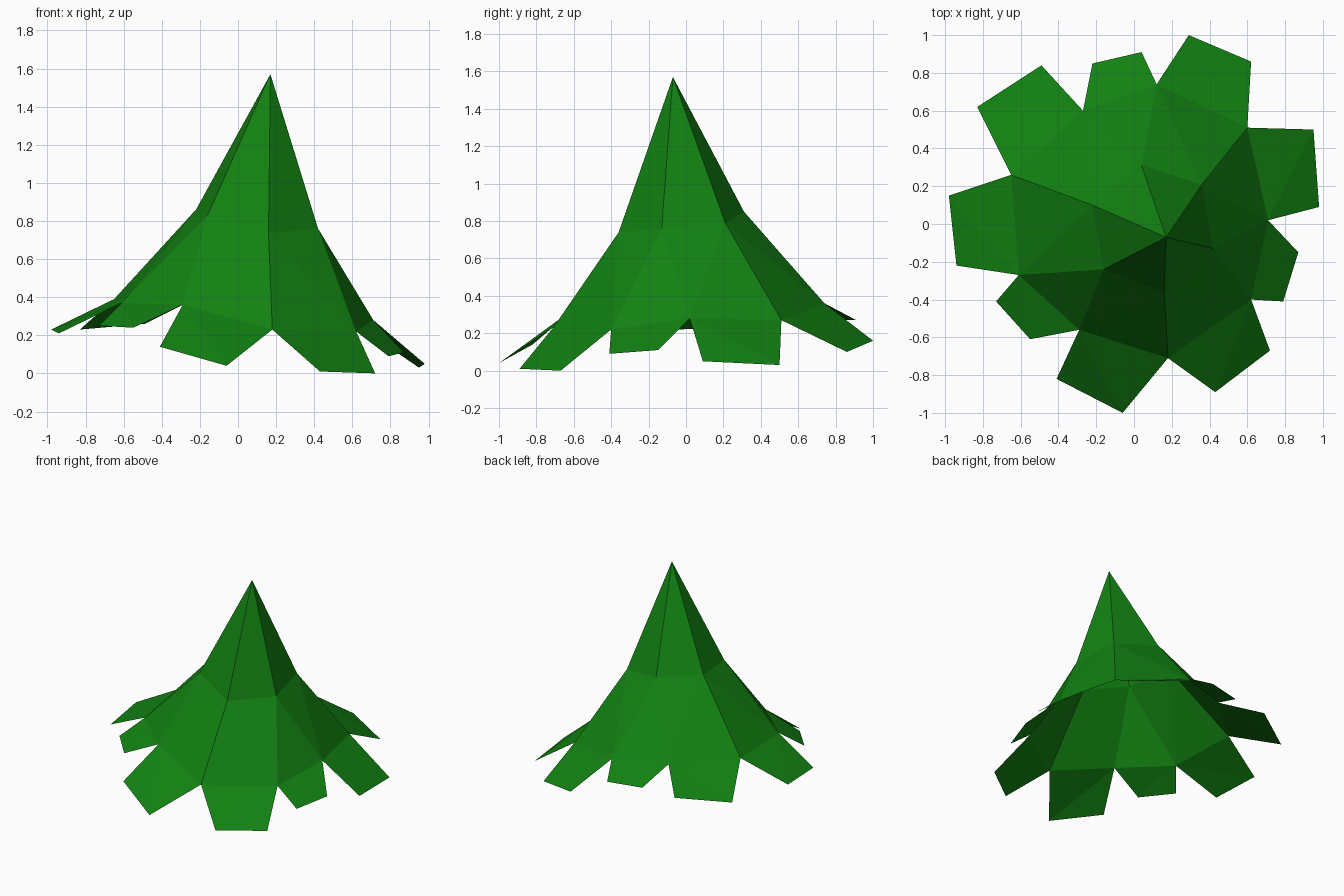
import bpy
import bmesh

default_cube = bpy.data.objects.get("Cube")
if default_cube:
    bpy.data.objects.remove(default_cube, do_unlink=True)

# One flat green for the whole plant
green = bpy.data.materials.new("leaf green")
green.use_nodes = True
colour = (0.006, 0.22, 0.006, 1)
green.diffuse_color = colour
shader = green.node_tree.nodes["Principled BSDF"]
shader.inputs["Base Color"].default_value = colour
shader.inputs["Roughness"].default_value = 0.9


def build_sheet(name, polygons):
    """Make a flat-shaded open sheet from a list of corner loops."""
    mesh = bpy.data.meshes.new(name)
    sheet = bmesh.new()
    for corners in polygons:
        sheet.faces.new([sheet.verts.new(point) for point in corners])
    bmesh.ops.remove_doubles(sheet, verts=sheet.verts[:], dist=0.001)
    bmesh.ops.triangulate(sheet, faces=sheet.faces[:])
    for face in sheet.faces:
        face.normal_update()
        if face.normal.z < 0:
            face.normal_flip()
    sheet.to_mesh(mesh)
    sheet.free()
    mesh.materials.append(green)
    part = bpy.data.objects.new(name, mesh)
    bpy.context.scene.collection.objects.link(part)
    return part


# Rings run counter-clockwise from the front
apex = (.17, -.07, 1.57)
waist = [(.16, -.36, .74), (.42, -.13, .76), (.36, .21, .79),
         (.04, .31, .85), (-.22, .1, .86), (-.16, -.24, .83)]
hem = [(.18, -.71, .23), (.62, -.4, .22), (.71, .02, .28),
       (.6, .51, .27), (.12, .74, .36), (-.27, .6, .37),
       (-.65, .26, .39), (-.61, -.27, .37), (-.29, -.56, .36)]

# Two outer tips for the leaf hanging below each hem edge
tips = [((.43, -.89, .01), (.72, -.67, 0)),
        ((.79, -.41, .09), (.87, -.15, .11)),
        ((.98, .09, .05), (.95, .5, .03)),
        ((.62, .86, .1), (.29, 1, .16)),
        ((.04, .91, .27), (-.22, .85, .27)),
        ((-.49, .84, .26), (-.83, .62, .23)),
        ((-.98, .15, .23), (-.94, -.22, .21)),
        ((-.73, -.41, .25), (-.55, -.61, .24)),
        ((-.41, -.82, .14), (-.06, -1, .04))]


def waist_at(index):
    return waist[index % len(waist)]


def hem_at(index):
    return hem[index % len(hem)]


# Pointed six-sided crown
build_sheet("crown", [(apex, waist_at(i), waist_at(i + 1))
                      for i in range(len(waist))])

# Skirt: every pair of waist corners fans out to three hem corners
skirt = []
for group in range(len(waist) // 2):
    w, h = group * 2, group * 3
    skirt += [(waist_at(w), hem_at(h - 1), hem_at(h)),
              (waist_at(w), hem_at(h), hem_at(h + 1)),
              (waist_at(w), hem_at(h + 1), waist_at(w + 1)),
              (waist_at(w + 1), hem_at(h + 1), hem_at(h + 2)),
              (waist_at(w + 1), hem_at(h + 2), waist_at(w + 2))]
build_sheet("skirt", skirt)

# Drooping leaves around the hem
build_sheet("hanging_leaves", [(hem_at(i), first, second, hem_at(i + 1))
                               for i, (first, second) in enumerate(tips)])
